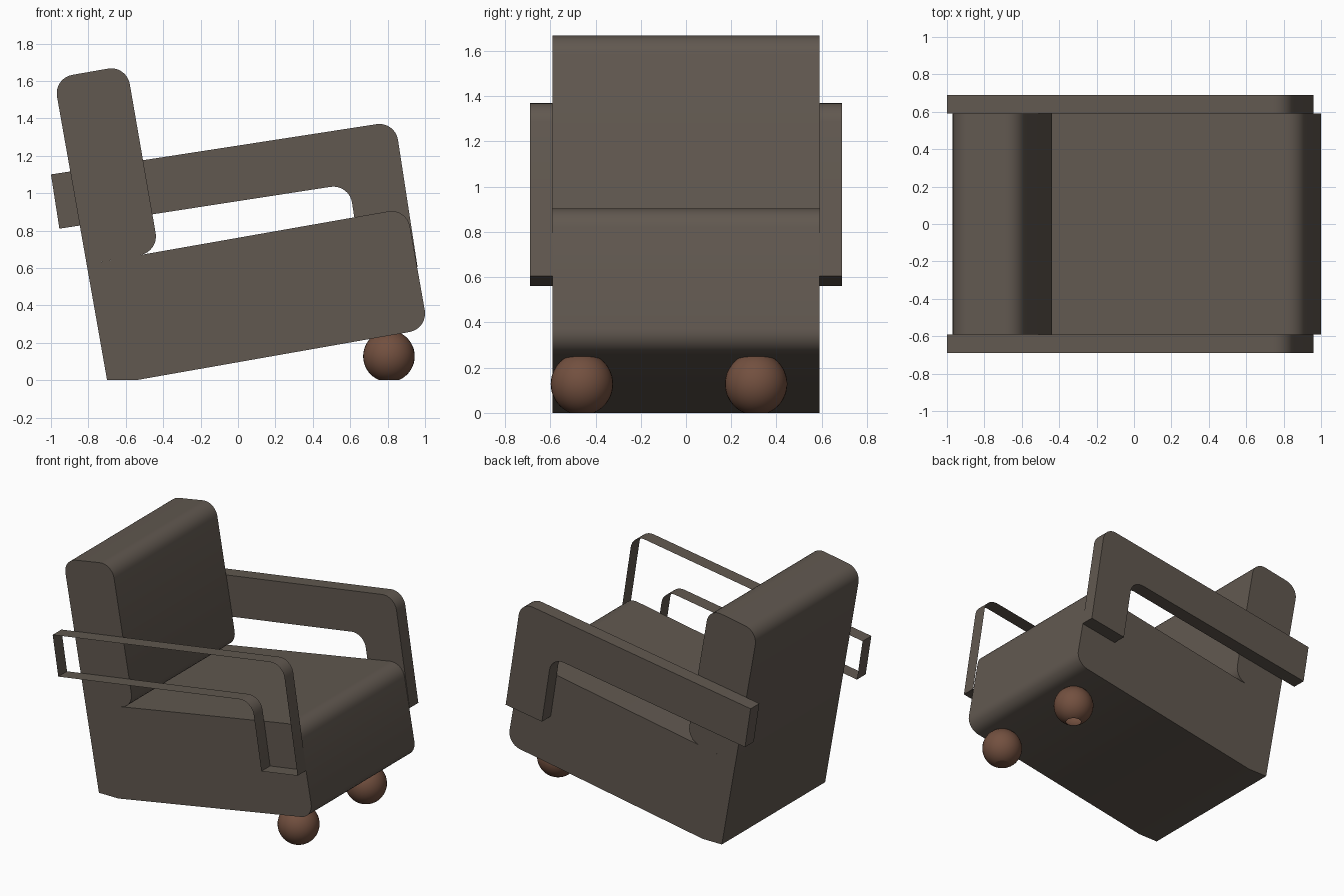
import bpy, bmesh, math
from mathutils import Vector

cube = bpy.data.objects.get("Cube")
if cube:
    bpy.data.objects.remove(cube)


def make_material(name, rgb):
    mat = bpy.data.materials.new(name)
    mat.use_nodes = True
    colour = (*rgb, 1)
    mat.diffuse_color = colour
    bsdf = mat.node_tree.nodes["Principled BSDF"]
    bsdf.inputs["Base Color"].default_value = colour
    bsdf.inputs["Roughness"].default_value = 0.8
    return mat


fabric = make_material("taupe fabric", (0.12, 0.098, 0.08))
wood = make_material("brown wood", (0.17, 0.08, 0.05))


def finish(name, bm, mat):
    mesh = bpy.data.meshes.new(name)
    bm.to_mesh(mesh)
    bm.free()
    mesh.materials.append(mat)
    obj = bpy.data.objects.new(name, mesh)
    bpy.context.collection.objects.link(obj)
    bpy.ops.object.select_all(action="DESELECT")
    obj.select_set(True)
    bpy.context.view_layer.objects.active = obj
    bpy.ops.object.shade_smooth_by_angle(angle=math.radians(30))
    return obj


def round_corners(corners, radius, steps=8):
    """Corners are (x, z, rounded); the rounded ones become quarter arcs."""
    points = []
    for i, (x, z, rounded) in enumerate(corners):
        here = Vector((x, z))
        if not rounded:
            points.append(here)
            continue
        before = (Vector(corners[i - 1][:2]) - here).normalized()
        after = (Vector(corners[(i + 1) % len(corners)][:2]) - here).normalized()
        centre = here + (before + after) * radius
        for k in range(steps + 1):
            a = math.pi / 2 * k / steps
            points.append(centre - radius * (before * math.sin(a) + after * math.cos(a)))
    return points


def extrude_profile(name, corners, y0, y1, sides=True, radius=0.1):
    """Sweep an x-z profile along y; sides=False leaves only the rim."""
    bm = bmesh.new()
    outline = round_corners(corners, radius)
    near = [bm.verts.new((p.x, y0, p.y)) for p in outline]
    far = [bm.verts.new((p.x, y1, p.y)) for p in outline]
    n = len(outline)
    for i in range(n):
        j = (i + 1) % n
        bm.faces.new((near[i], near[j], far[j], far[i]))
    if sides:
        bm.faces.new(near[::-1])
        bm.faces.new(far)
    bmesh.ops.recalc_face_normals(bm, faces=bm.faces)
    return finish(name, bm, fabric)


# Tilted seat body and the backrest standing on it
half_width = 0.59
seat = [(-0.70, 0, False), (-0.545, 0, False), (1.016, 0.275, True),
        (0.902, 0.92, True), (-0.809, 0.619, False)]
back = [(-0.809, 0.619, False), (-0.423, 0.687, True),
        (-0.596, 1.683, True), (-0.985, 1.615, True)]
extrude_profile("seat_body", seat, -half_width, half_width)
extrude_profile("backrest", back, -half_width, half_width)

# Bent armrests: one solid panel, one open rim
arm = [(-1.0, 1.10, False), (-0.955, 0.81, False), (0.594, 1.049, True),
       (0.67, 0.56, False), (0.96, 0.605, False), (0.84, 1.384, True)]
arm_outer = 0.69
extrude_profile("rear_armrest", arm, half_width, arm_outer)
extrude_profile("front_armrest_rim", arm, -arm_outer, -half_width, sides=False)


# Ball feet, trimmed level with the floor
def ball_foot(name, y, closed):
    bm = bmesh.new()
    bmesh.ops.create_uvsphere(bm, u_segments=32, v_segments=24, radius=0.138)
    bmesh.ops.translate(bm, verts=bm.verts, vec=(0.807, y, 0.128))
    cut = bmesh.ops.bisect_plane(bm, geom=bm.verts[:] + bm.edges[:] + bm.faces[:],
                                 plane_co=(0, 0, 0), plane_no=(0, 0, -1), clear_outer=True)
    if closed:
        rim = [e for e in cut["geom_cut"] if isinstance(e, bmesh.types.BMEdge)]
        bmesh.ops.contextual_create(bm, geom=rim)
        bmesh.ops.recalc_face_normals(bm, faces=bm.faces)
    finish(name, bm, wood)


ball_foot("front_foot", -0.46, True)
ball_foot("rear_foot", 0.31, False)
